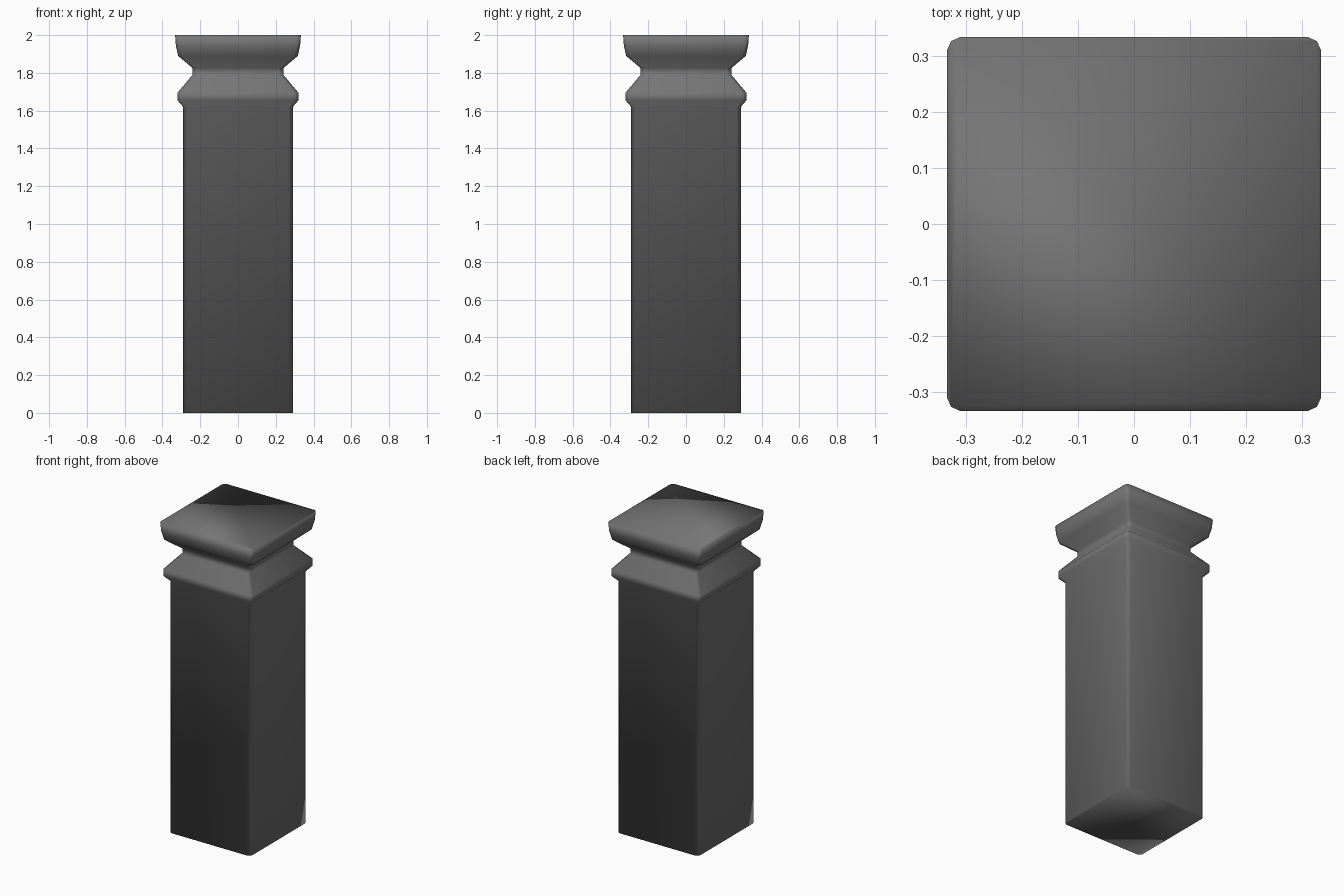
import bpy
import bmesh

cube = bpy.data.objects.get("Cube")
if cube:
    bpy.data.objects.remove(cube, do_unlink=True)

# Dark grey stone
stone = bpy.data.materials.new("dark_grey_stone")
stone.use_nodes = True
colour = (0.18, 0.18, 0.18, 1)
stone.diffuse_color = colour
stone.node_tree.nodes["Principled BSDF"].inputs["Base Color"].default_value = colour

# Half width and height, from the foot of the shaft to the top of the cap
PROFILE = [(0.29, 0), (0.29, 1.62), (0.32, 1.655), (0.32, 1.695),
           (0.24, 1.79), (0.24, 1.825), (0.317, 1.89), (0.329, 1.945), (0.333, 2)]


def square_ring(bm, half, z):
    """Square cross-section with softened corners."""
    soft, mid = half - 0.022, half - 0.007
    ring = []
    for sx, sy in ((1, 1), (-1, 1), (-1, -1), (1, -1)):
        corner = [(half, soft), (mid, mid), (soft, half)]
        if sx * sy < 0:
            corner.reverse()
        ring += [bm.verts.new((sx * x, sy * y, z)) for x, y in corner]
    return ring


# Pillar: shaft, collar, neck and cap in one continuous surface
bm = bmesh.new()
rings = [square_ring(bm, half, z) for half, z in PROFILE]
for low, high in zip(rings, rings[1:]):
    for i in range(len(low)):
        j = (i + 1) % len(low)
        bm.faces.new((low[i], low[j], high[j], high[i]))
bm.faces.new(reversed(rings[0]))
bm.faces.new(rings[-1])
bmesh.ops.recalc_face_normals(bm, faces=bm.faces[:])
for face in bm.faces:
    face.smooth = True

mesh = bpy.data.meshes.new("square_pillar")
bm.to_mesh(mesh)
bm.free()
mesh.materials.append(stone)
pillar = bpy.data.objects.new("square_pillar", mesh)
bpy.context.collection.objects.link(pillar)
